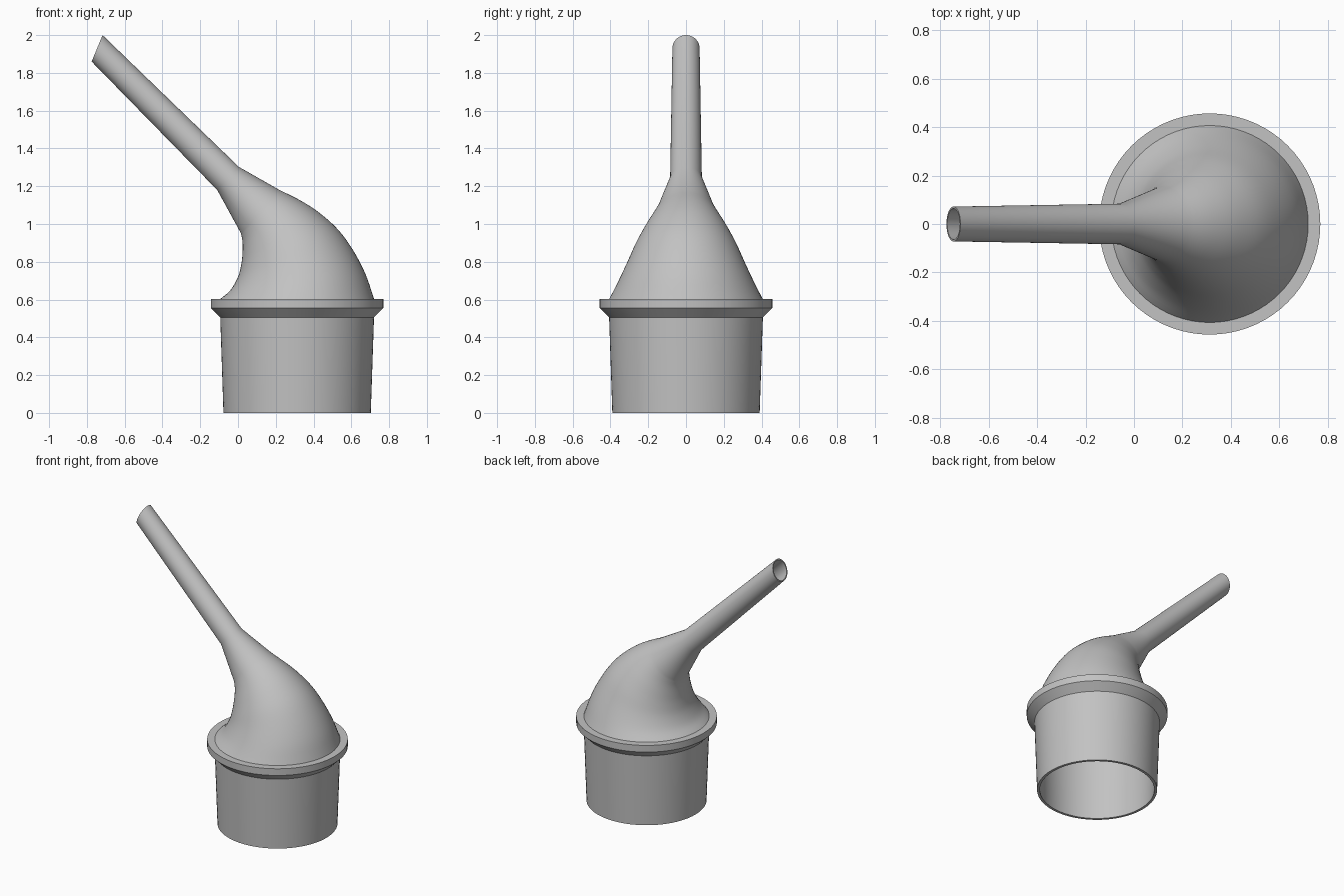
import bpy, bmesh, math
from mathutils import Vector

if "Cube" in bpy.data.objects:
    bpy.data.objects.remove(bpy.data.objects["Cube"], do_unlink=True)

SIDES = 72
AXIS_X = 0.313

grey = bpy.data.materials.new("plain grey")
grey.use_nodes = True
colour = (0.54, 0.54, 0.54, 1)
grey.diffuse_color = colour
grey.node_tree.nodes["Principled BSDF"].inputs["Base Color"].default_value = colour


def ring(near, far, half_width):
    """Ellipse whose long axis in the XZ plane runs from near to far."""
    a, b = (Vector((p[0], 0, p[1])) for p in (near, far))
    mid, half = (a + b) / 2, (b - a) / 2
    side = Vector((0, half_width, 0))
    angles = [2 * math.pi * i / SIDES for i in range(SIDES)]
    return [mid + half * math.cos(t) + side * math.sin(t) for t in angles]


def closed_loft(name, rings):
    """Skin rings in order and join the last one back to the first."""
    bm = bmesh.new()
    loops = [[bm.verts.new(p) for p in r] for r in rings]
    for k, a in enumerate(loops):
        b = loops[(k + 1) % len(loops)]
        for i in range(SIDES):
            j = (i + 1) % SIDES
            bm.faces.new((a[i], a[j], b[j], b[i]))
    bmesh.ops.recalc_face_normals(bm, faces=bm.faces)
    mesh = bpy.data.meshes.new(name)
    bm.to_mesh(mesh)
    bm.free()
    mesh.materials.append(grey)
    obj = bpy.data.objects.new(name, mesh)
    bpy.context.collection.objects.link(obj)
    bpy.ops.object.select_all(action="DESELECT")
    obj.select_set(True)
    bpy.context.view_layer.objects.active = obj
    bpy.ops.object.shade_smooth_by_angle(angle=math.radians(32))
    return obj


def smooth_path(points, steps=4):
    """Catmull-Rom interpolation through tuples of numbers."""
    pts = [Vector(p) for p in points]
    pts = [pts[0] * 2 - pts[1]] + pts + [pts[-1] * 2 - pts[-2]]
    out = []
    for a, b, c, d in zip(pts, pts[1:], pts[2:], pts[3:]):
        for s in range(steps):
            t = s / steps
            out.append(b + (c - a) * (t / 2)
                       + (a * 2 - b * 5 + c * 4 - d) * (t * t / 2)
                       + (b * 3 - a - c * 3 + d) * (t ** 3 / 2))
    return out + [pts[-2]]


# Tapered socket with chamfered flange, hollow inside: (radius, height)
socket = [(0.39, 0), (0.407, 0.505), (0.457, 0.555), (0.457, 0.603),
          (0.385, 0.603), (0.385, 0.5), (0.372, 0)]
closed_loft("socket_and_flange",
            [ring((AXIS_X - r, z), (AXIS_X + r, z), r) for r, z in socket])

# Bent dome: inner bend x, z and outer bend x, z
bend = [(-0.094, 0.603, 0.72, 0.603), (-0.04, 0.65, 0.675, 0.735),
        (0.0, 0.72, 0.61, 0.86), (0.018, 0.79, 0.53, 0.97),
        (0.024, 0.85, 0.43, 1.06), (0.024, 0.905, 0.33, 1.125),
        (0.016, 0.95, 0.22, 1.18)]
sections = []
for x0, z0, x1, z1 in [tuple(Vector(p)) for p in smooth_path(bend)]:
    sections.append(((x0, z0), (x1, z1), math.hypot(x1 - x0, z1 - z0) / 2))

# Neck and long slim tube
sections.append(((-0.11, 1.18), (0.005, 1.302), 0.084))
sections.append(((-0.775, 1.86), (-0.717, 2.0), 0.072))


def inset(section):
    """Same section moved inwards by the wall thickness."""
    near, far, w = section
    wall = 0.008 + 0.04 * max(w - 0.072, 0)
    a, b = Vector(near), Vector(far)
    step = (b - a).normalized() * wall
    return tuple(a + step), tuple(b - step), w - wall


shell = sections + [inset(s) for s in reversed(sections)]
closed_loft("bent_spout", [ring(*s) for s in shell])
